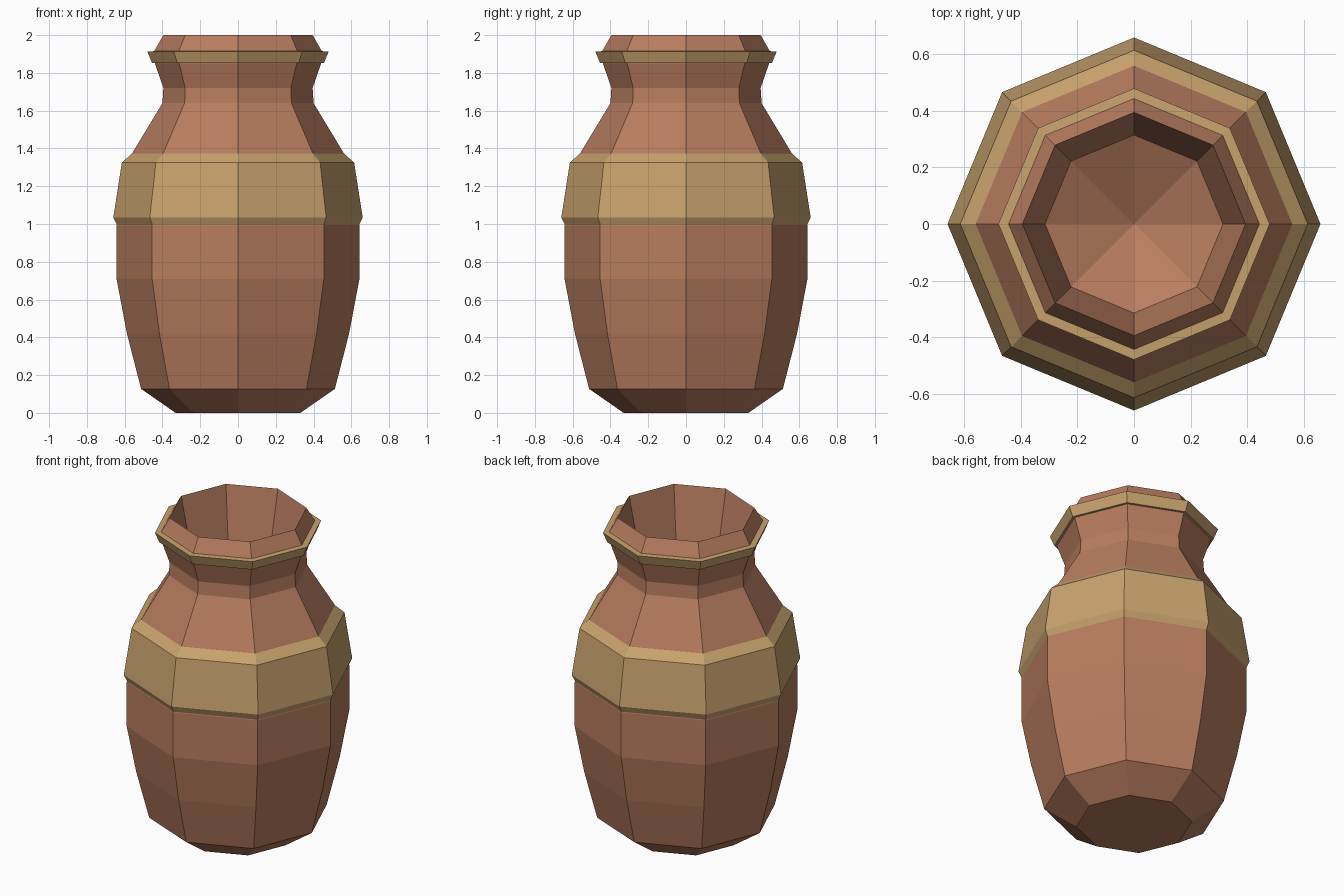
import bpy, bmesh, math

if "Cube" in bpy.data.objects:
    bpy.data.objects.remove(bpy.data.objects["Cube"])

SIDES = 8


def material(name, color):
    m = bpy.data.materials.new(name)
    m.diffuse_color = (*color, 1)
    m.use_nodes = True
    m.node_tree.nodes["Principled BSDF"].inputs["Base Color"].default_value = m.diffuse_color
    return m


def lathe(name, profile, mat):
    """Revolve (radius, z) points into a flat-sided shell; radius 0 closes to a point."""
    bm = bmesh.new()
    rings = []
    for r, z in profile:
        if r == 0:
            rings.append([bm.verts.new((0, 0, z))] * SIDES)
        else:
            rings.append([bm.verts.new((r * math.cos(math.tau * i / SIDES),
                                        r * math.sin(math.tau * i / SIDES), z))
                          for i in range(SIDES)])
    for a, b in zip(rings, rings[1:]):
        for i in range(SIDES):
            j = (i + 1) % SIDES
            corners = list(dict.fromkeys((a[i], a[j], b[j], b[i])))
            bm.faces.new(corners)
    mesh = bpy.data.meshes.new(name)
    bm.to_mesh(mesh)
    bm.free()
    mesh.materials.append(mat)
    obj = bpy.data.objects.new(name, mesh)
    bpy.context.collection.objects.link(obj)
    return obj


clay = material("terracotta", (0.48, 0.205, 0.115))
tan = material("tan glaze", (0.58, 0.365, 0.155))

# Pot: base, belly, shoulder, neck, lip, then down into the mouth
lathe("pot_body", [
    (0, 0), (0.33, 0), (0.513, 0.127), (0.588, 0.42), (0.643, 0.71),
    (0.643, 0.99), (0.56, 1.375), (0.40, 1.64), (0.395, 1.72), (0.44, 1.85),
    (0.445, 1.913), (0.395, 2.0), (0.315, 1.62), (0, 1.45),
], clay)

# Wide raised band round the shoulder
lathe("shoulder_band", [
    (0.64, 0.992), (0.66, 1.035), (0.615, 1.325), (0.558, 1.376),
], tan)

# Thin collar below the lip
lathe("neck_collar", [
    (0.438, 1.852), (0.455, 1.852), (0.48, 1.913), (0.443, 1.915),
], tan)
